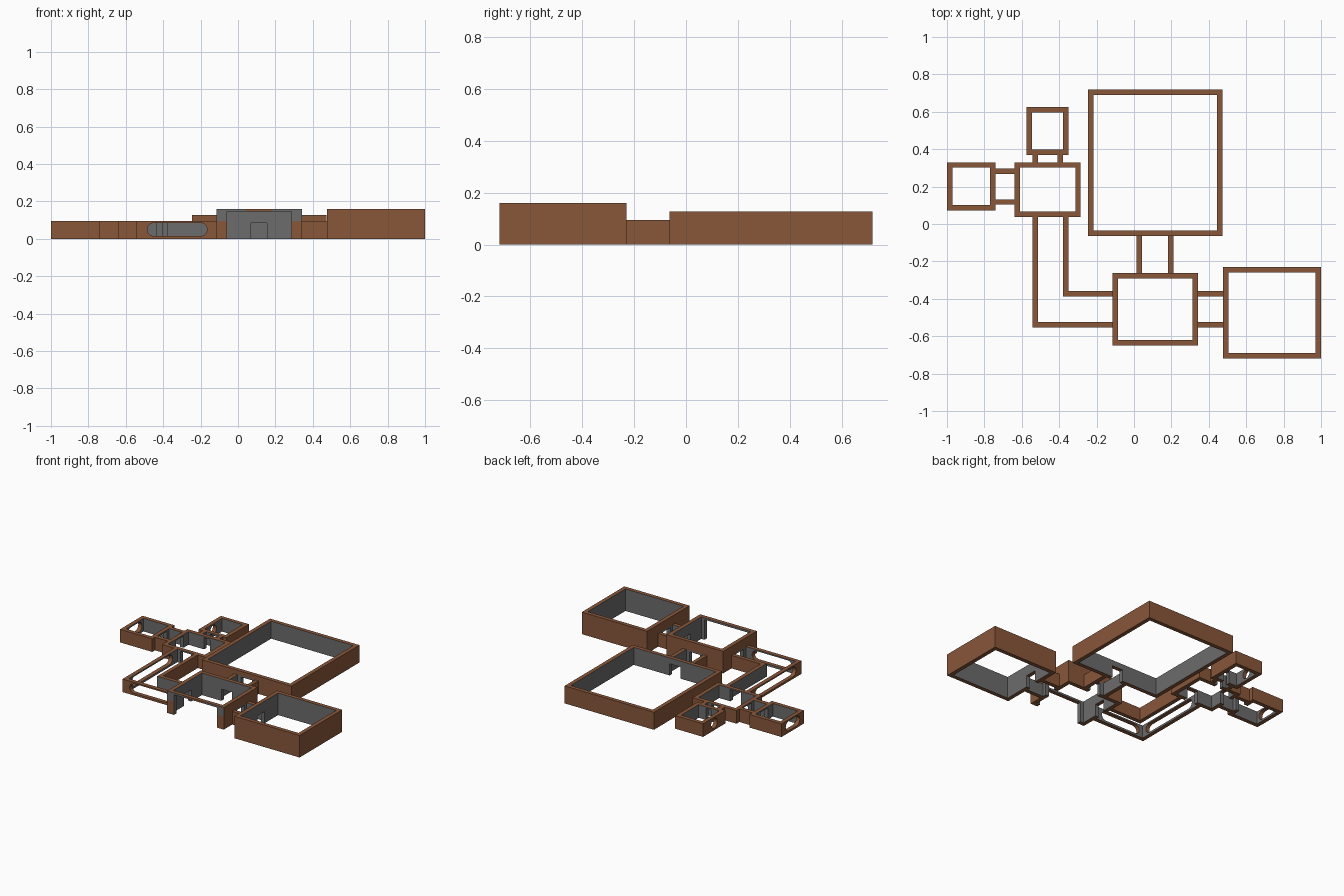
import bpy, bmesh, math

if "Cube" in bpy.data.objects:
    bpy.data.objects.remove(bpy.data.objects["Cube"])

T = 0.029          # wall thickness
LOW = 0.095        # corridor height


def material(name, rgb):
    m = bpy.data.materials.new(name)
    m.diffuse_color = (*rgb, 1)
    m.use_nodes = True
    m.node_tree.nodes["Principled BSDF"].inputs["Base Color"].default_value = m.diffuse_color
    return m


BROWN = material("brown_outside", (0.25, 0.095, 0.042))
GREY = material("grey_inside", (0.15, 0.15, 0.153))

# Rooms: x0, x1, y0, y1, height
ROOMS = {
    "great_room": (-0.246, 0.473, -0.063, 0.72, 0.127),
    "east_room": (0.475, 1.0, -0.72, -0.23, 0.16),
    "entrance_room": (-0.115, 0.341, -0.65, -0.262, 0.16),
    "hub_room": (-0.638, -0.285, 0.038, 0.33, LOW),
    "west_room": (-1.0, -0.741, 0.072, 0.33, LOW),
    "north_room": (-0.575, -0.35, 0.368, 0.625, LOW),
}
# Clear space of each corridor: x0, x1, y0, y1
HALLS = {
    "great_corridor": (0.042, 0.181, -0.262, -0.063),
    "east_corridor": (0.341, 0.475, -0.524, -0.387),
    "west_corridor": (-0.741, -0.638, 0.132, 0.268),
    "north_corridor": (-0.513, -0.408, 0.33, 0.368),
}
# Two legs of the bent corridor
LEGS = [(-0.513, -0.379, -0.524, 0.038), (-0.513, -0.115, -0.524, -0.387)]
# Openings: x0, x1, y0, y1, top
DOORS = [
    (0.07, 0.155, -0.31, -0.02, 0.085),
    (0.30, 0.52, -0.498, -0.413, 0.085),
    (-0.78, -0.60, 0.158, 0.243, 0.085),
    (-0.484, -0.438, 0.29, 0.41, 0.085),
    (-0.488, -0.403, 0.0, 0.08, 0.085),
    (-0.15, -0.07, -0.498, -0.413, 0.085),
    (-0.06, 0.286, -0.67, -0.61, 0.146),
]
INSIDE = [(a + T, b - T, c + T, d - T, h) for a, b, c, d, h in ROOMS.values()]
INSIDE += [(*h, LOW) for h in list(HALLS.values()) + LEGS] + DOORS


def rect(a, b, c, d):
    return [(a, c), (b, c), (b, d), (a, d)]


def prism(bm, pts, vec):
    """Closed solid from a polygon pushed along vec."""
    n = len(pts)
    lo = [bm.verts.new(p) for p in pts]
    hi = [bm.verts.new([p[k] + vec[k] for k in range(3)]) for p in pts]
    bm.faces.new(lo[::-1])
    bm.faces.new(hi)
    for i in range(n):
        bm.faces.new((lo[i], lo[(i + 1) % n], hi[(i + 1) % n], hi[i]))


def finish(bm, name):
    bmesh.ops.recalc_face_normals(bm, faces=bm.faces[:])
    me = bpy.data.meshes.new(name)
    bm.to_mesh(me)
    bm.free()
    ob = bpy.data.objects.new(name, me)
    bpy.context.collection.objects.link(ob)
    return ob


def door_cutter(a, b, c, d, top):
    bm = bmesh.new()
    prism(bm, [(x, y, -0.02) for x, y in rect(a, b, c, d)], (0, 0, top + 0.02))
    return finish(bm, "door_cutter")


def slot_cutter(axis, wall, u0, u1, z=0.05, r=0.035):
    """Round-ended window through the wall plane at axis = wall."""
    prof = []
    for centre, start in ((u1 - r, -90), (u0 + r, 90)):
        for i in range(13):
            a = math.radians(start + i * 15)
            prof.append((centre + r * math.cos(a), z + r * math.sin(a)))
    if abs(u1 - u0 - 2 * r) < 1e-4:      # plain circle: drop doubled points
        prof = prof[:12] + prof[13:25]
    bm = bmesh.new()
    if axis == 'x':
        prism(bm, [(wall - 0.04, u, w) for u, w in prof], (0.08, 0, 0))
    else:
        prism(bm, [(u, wall - 0.04, w) for u, w in prof], (0, 0.08, 0))
    return finish(bm, "window_cutter")


def cut(ob, cutters):
    for c in cutters:
        m = ob.modifiers.new("cut", 'BOOLEAN')
        m.operation, m.solver, m.object = 'DIFFERENCE', 'EXACT', c
    dg = bpy.context.evaluated_depsgraph_get()
    me = bpy.data.meshes.new_from_object(ob.evaluated_get(dg))
    ob.modifiers.clear()
    ob.data = me


def paint(ob):
    """Upright faces that look into an enclosed space are grey."""
    me = ob.data
    me.materials.clear()
    me.materials.append(BROWN)
    me.materials.append(GREY)
    for f in me.polygons:
        vs = [me.vertices[i].co for i in f.vertices]
        p = sum(vs[1:], vs[0].copy()) / len(vs) + f.normal * 0.004
        hit = any(a < p.x < b and c < p.y < d and p.z < h for a, b, c, d, h in INSIDE)
        f.material_index = int(hit and abs(f.normal.z) < 0.5)


doors = [door_cutter(*d) for d in DOORS]
windows = {
    "west_room": [slot_cutter('x', -1.0 + T / 2, 0.12, 0.282)],
    "north_room": [slot_cutter('x', -0.575 + T / 2, 0.462, 0.532)],
    "bent_corridor": [slot_cutter('x', -0.527, -0.49, -0.02),
                      slot_cutter('y', -0.538, -0.485, -0.165)],
}


def touches(r, d):
    return r[0] < d[1] and d[0] < r[1] and r[2] < d[3] and d[2] < r[3]


# Rooms: open rings, split where corridors meet them, then cut
for name, (a, b, c, d, h) in ROOMS.items():
    bm = bmesh.new()
    rings = [[bm.verts.new((x, y, z)) for x, y in rect(a + o, b - o, c + o, d - o)]
             for z in (0, h) for o in (0, T)]
    ol, il, oh, ih = rings
    for i in range(4):
        j = (i + 1) % 4
        for p, q in ((ol, oh), (oh, ih), (ih, il), (il, ol)):
            bm.faces.new((p[i], p[j], q[j], q[i]))
    for hall in list(HALLS.values()) + LEGS:
        big = (hall[0] - 0.01, hall[1] + 0.01, hall[2] - 0.01, hall[3] + 0.01)
        if not touches((a, b, c, d), big):
            continue
        planes = [((v, 0, 0), (1, 0, 0)) for v in hall[:2] if a + T < v < b - T]
        planes += [((0, v, 0), (0, 1, 0)) for v in hall[2:] if c + T < v < d - T]
        if h > LOW + 0.01:
            planes.append(((0, 0, LOW), (0, 0, 1)))
        for co, no in planes:
            bmesh.ops.bisect_plane(bm, geom=bm.verts[:] + bm.edges[:] + bm.faces[:],
                                   dist=1e-5, plane_co=co, plane_no=no)
    ob = finish(bm, name)
    cut(ob, [k for k, r in zip(doors, DOORS) if touches((a, b, c, d), r)]
        + windows.get(name, []))
    paint(ob)

# Straight corridors: two parallel walls each
for name, (a, b, c, d) in HALLS.items():
    along_x = name in ("east_corridor", "west_corridor")
    walls = ([(a, b, c - T, c), (a, b, d, d + T)] if along_x
             else [(a - T, a, c, d), (b, b + T, c, d)])
    bm = bmesh.new()
    for w in walls:
        prism(bm, [(x, y, 0) for x, y in rect(*w)], (0, 0, LOW))
    paint(finish(bm, name))

# Bent corridor: outer and inner L-shaped walls
x0, x1, y0, y1 = -0.513, -0.379, -0.524, -0.387
top, end = 0.038, -0.115
outer = [(x0 - T, top), (x0 - T, y0 - T), (end, y0 - T), (end, y0), (x0, y0), (x0, top)]
inner = [(x1, top), (x1, y1), (end, y1), (end, y1 + T), (x1 + T, y1 + T), (x1 + T, top)]
for name, pts in (("bent_corridor_outer_wall", outer), ("bent_corridor_inner_wall", inner)):
    bm = bmesh.new()
    prism(bm, [(x, y, 0) for x, y in pts], (0, 0, LOW))
    ob = finish(bm, name)
    if pts is outer:
        cut(ob, windows["bent_corridor"])
    paint(ob)

# Remove the cutters
for c in doors + [w for ws in windows.values() for w in ws]:
    bpy.data.objects.remove(c)
